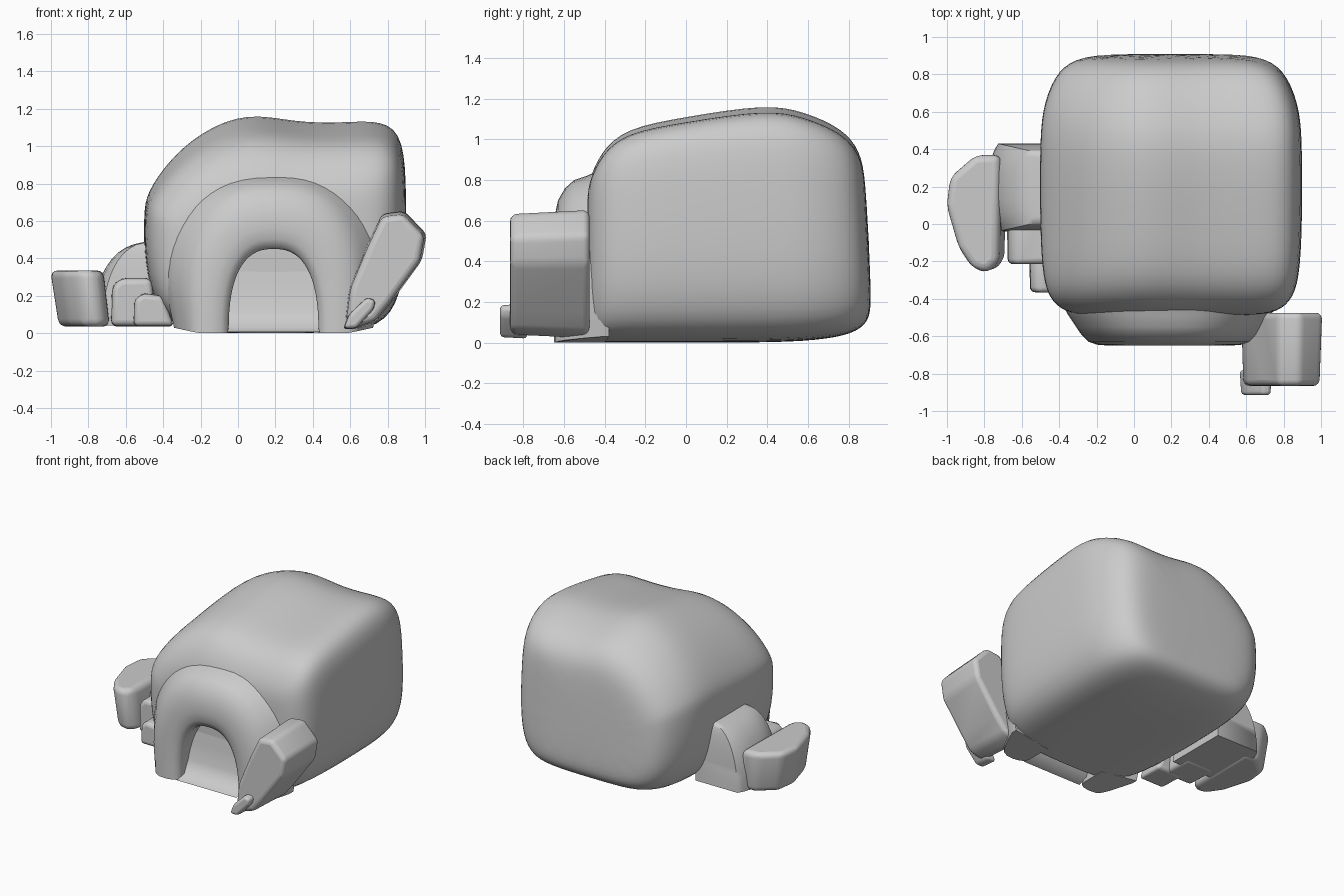
import bpy, bmesh, math

if "Cube" in bpy.data.objects:
    bpy.data.objects.remove(bpy.data.objects["Cube"])


def finish(name, bm, subdiv=0, bevel=0.0, angle=60):
    bmesh.ops.recalc_face_normals(bm, faces=bm.faces)
    me = bpy.data.meshes.new(name)
    bm.to_mesh(me)
    bm.free()
    ob = bpy.data.objects.new(name, me)
    bpy.context.collection.objects.link(ob)
    if bevel:
        m = ob.modifiers.new("round", 'BEVEL')
        m.width, m.segments, m.limit_method = bevel, 4, 'ANGLE'
        m.angle_limit = math.radians(15)
    if subdiv:
        m = ob.modifiers.new("smooth", 'SUBSURF')
        m.levels = m.render_levels = subdiv
    bpy.ops.object.select_all(action='DESELECT')
    ob.select_set(True)
    bpy.context.view_layer.objects.active = ob
    bpy.ops.object.shade_smooth_by_angle(angle=math.radians(angle))
    return ob


def loft(rings, ring_closed=True, wrap=False):
    """Skin a list of equal-length point rings."""
    bm = bmesh.new()
    vs = [[bm.verts.new(p) for p in r] for r in rings]
    n, k = len(vs[0]), len(vs)
    for i in range(k if wrap else k - 1):
        a, b = vs[i], vs[(i + 1) % k]
        for j in range(n if ring_closed else n - 1):
            bm.faces.new((a[j], a[(j + 1) % n], b[(j + 1) % n], b[j]))
    if ring_closed:
        bm.faces.new(vs[0])
        bm.faces.new(vs[-1])
    else:
        bm.faces.new([r[0] for r in vs])
        bm.faces.new([r[-1] for r in vs])
    return bm


# Main cave mound: one lumpy cross-section scaled along y
section = [(-.2, 0), (-.36, .05), (-.47, .2), (-.505, .45), (-.503, .66), (-.49, .75), (-.38, .92),
           (-.2, 1.085), (.05, 1.19), (.3, 1.135), (.55, 1.13), (.78, 1.15), (.89, 1.05),
           (.9, .75), (.9, .45), (.87, .2), (.77, .03), (.5, 0), (.15, 0)]
stations = [(-.49, .55, 0, .68), (-.48, .78, 0, .80), (-.42, .91, 0, .94), (-.3, .98, 0, 1.06),
            (0, 1, 0, 1.115), (.4, 1, 0, 1.18), (.62, .985, .01, 1.14), (.8, .89, .04, 1.06),
            (.885, .75, .1, .95), (.905, .5, .2, .8)]
rings = []
for y, sx, zb, zt in stations:
    ring = []
    for x, z in section:
        u = z / 1.17
        zz = zb + u * (zt - zb)
        if y < 0:  # towards the front only the crown drops, the shoulders stay
            zz = z * (1 - (1 - zt / 1.17) * u)
        lean = .02 - .05 * zz if y > .6 else 0
        ring.append((.2 + (x - .2) * sx, y + lean, zz))
    rings.append(ring)
finish("cave_mound", loft(rings), subdiv=2)

# Arched lip around the doorway: (half width, height, y) swept over the arch
lip = [(.24, .45, -.40), (.24, .45, -.59), (.25, .46, -.62), (.28, .50, -.64), (.33, .56, -.65),
       (.39, .63, -.645), (.45, .70, -.63), (.50, .76, -.595), (.54, .80, -.55),
       (.59, .82, -.49), (.64, .85, -.42), (.64, .87, -.38)]
N = 32
arch = []
for hw, top, y in lip:
    row = []
    for i in range(N + 1):
        t = math.pi * i / N
        c, s = math.cos(t), max(0, math.sin(t))
        # the feet lift and tuck in slightly on the outside
        foot = max(0, hw - .4) * (1 - s) ** 3
        row.append((.19 + (hw - .45 * foot) * math.copysign(abs(c) ** .8, c), y,
                    .12 * foot + top * s ** .8))
    arch.append(row)
finish("doorway_arch", loft(arch, ring_closed=False, wrap=True), angle=60)

# Sloping scoop that fills the back of the opening
scoop = [[(x, y, z) for x in (-.055, .435)]
         for y, z in ((-.64, .005), (-.56, .03), (-.52, .12), (-.5, .25), (-.47, .47))]
bm = bmesh.new()
vs = [[bm.verts.new(p) for p in r] for r in scoop]
for a, b in zip(vs, vs[1:]):
    bm.faces.new((a[0], a[1], b[1], b[0]))
finish("doorway_floor", bm, angle=80)


# Rocks: an outline extruded along y or z, scaled and shifted in x at either end
def rock(name, outline, axis, lo, hi, s_lo=1.0, s_hi=1.0, bevel=.035, dx_lo=0, dx_hi=0):
    cx = sum(p[0] for p in outline) / len(outline)
    cy = sum(p[1] for p in outline) / len(outline)
    rs = []
    for d, s, dx in ((lo, s_lo, dx_lo), (hi, s_hi, dx_hi)):
        pts = [(cx + dx + (a - cx) * s, cy + (b - cy) * s) for a, b in outline]
        rs.append([(a, d, b) if axis == 'y' else (a, b, d) for a, b in pts])
    return finish(name, loft(rs), bevel=bevel)


# Leaning slab and pebble at the front right
rock("leaning_slab", [(.57, .06), (.62, .015), (.73, .05), (.81, .15), (.985, .39), (1.01, .53),
                      (.89, .655), (.77, .64), (.69, .47), (.59, .23)], 'y', -.865, -.475, .94, 1, .045)
rock("front_pebble", [(.56, .02), (.63, .02), (.73, .13), (.74, .18), (.69, .195), (.59, .1)],
     'y', -.915, -.78, .92, 1, .02)

# Slab at the far left, undercut on its outer side
rock("outer_rock", [(-1.01, .1), (-.99, .27), (-.84, .40), (-.69, .40), (-.70, -.22),
                    (-.77, -.29), (-.86, -.26), (-.94, -.14)], 'z', .035, .335,
     .88, .92, .07, .03, -.01)

# Half dome against the left side: radius shrinks with height
dome = []
for i in range(13):
    t = math.pi / 2 * i / 12
    r, z = max(.12, math.cos(t) ** .7), .04 + .45 * math.sin(t)
    dome.append([(-.42 - .36 * r * (1 - .15 * abs(v) ** 3), .195 + .235 * v * (.7 + .3 * r), z)
                 for v in (-1, -.85, -.6, -.3, 0, .3, .6, .85, 1)] +
                [(-.38, .195 + .235 * v * (.7 + .3 * r), z) for v in (1, -1)])
finish("round_rock", loft(dome))

# Two smaller rocks in front of it
rock("middle_rock", [(-.68, .035), (-.675, .25), (-.63, .295), (-.46, .295), (-.43, .035)],
     'y', -.215, .05, .97, 1, .045)
rock("small_rock", [(-.56, .035), (-.555, .18), (-.51, .215), (-.40, .2), (-.34, .035)],
     'y', -.365, -.15, .97, 1, .035)
